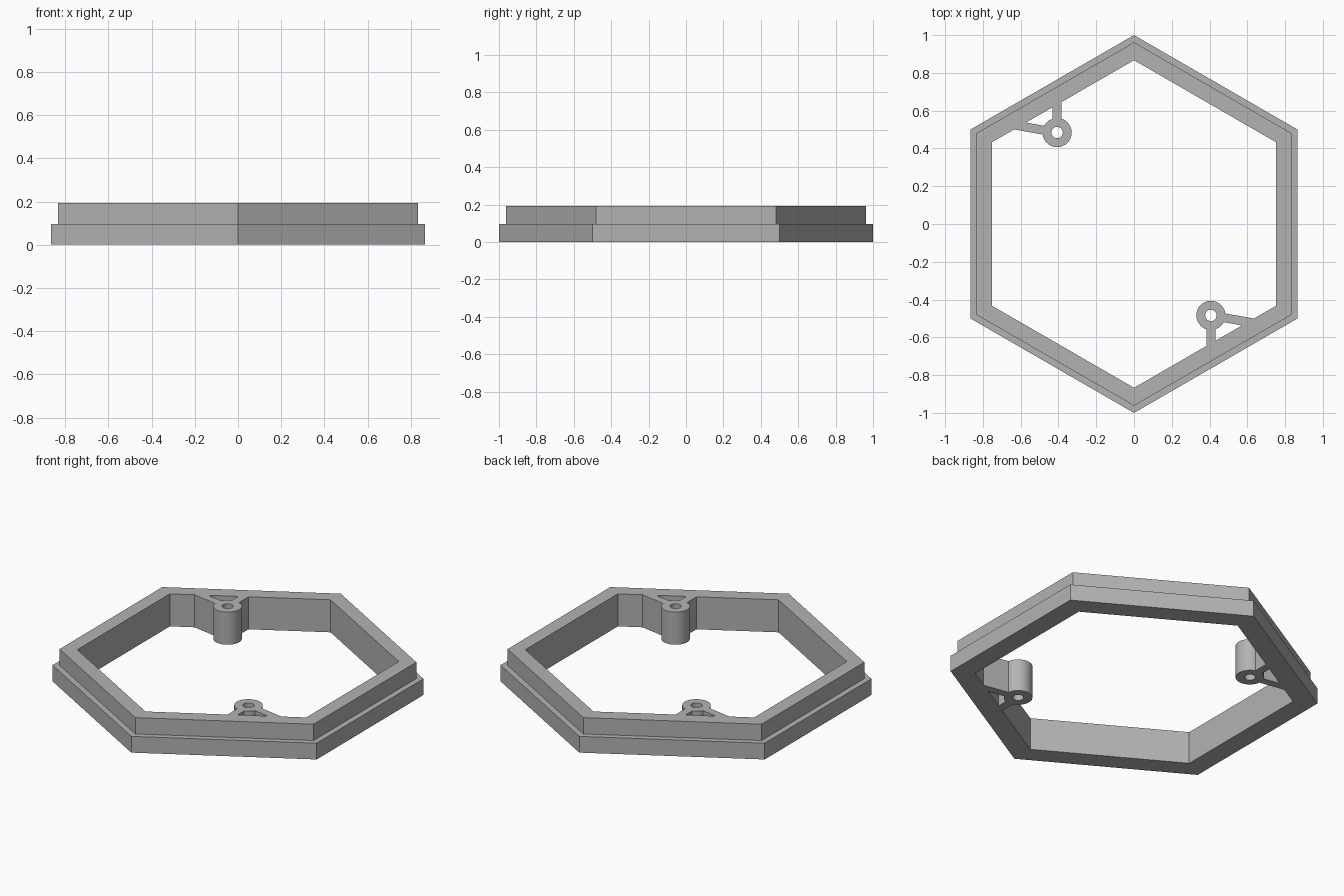
import bpy, bmesh, math
from mathutils import Matrix, Vector

if "Cube" in bpy.data.objects:
    bpy.data.objects.remove(bpy.data.objects["Cube"])

HEIGHT, STEP = 0.193, 0.0965
BOSS = Vector((-0.407, 0.484, 0))
BOSS_R, HOLE_R, RIB_W = 0.077, 0.03, 0.047

grey = bpy.data.materials.new("light_grey")
grey.use_nodes = True
grey.diffuse_color = (0.45, 0.45, 0.45, 1)
grey.node_tree.nodes["Principled BSDF"].inputs["Base Color"].default_value = (0.45, 0.45, 0.45, 1)


def make_object(name, bm):
    bmesh.ops.recalc_face_normals(bm, faces=bm.faces)
    mesh = bpy.data.meshes.new(name)
    bm.to_mesh(mesh)
    bm.free()
    mesh.materials.append(grey)
    obj = bpy.data.objects.new(name, mesh)
    bpy.context.collection.objects.link(obj)
    return obj


def cylinder(name, radius, height, centre):
    bm = bmesh.new()
    bmesh.ops.create_cone(bm, cap_ends=True, segments=48, radius1=radius, radius2=radius,
                          depth=height, matrix=Matrix.Translation(centre))
    return make_object(name, bm)


def rib(name, start, angle, length):
    # Upright bar running from the boss centre into the wall
    bm = bmesh.new()
    matrix = (Matrix.Translation(start) @ Matrix.Rotation(angle, 4, "Z")
              @ Matrix.Translation((length / 2, 0, 0)) @ Matrix.Diagonal((length, RIB_W, HEIGHT, 1)))
    bmesh.ops.create_cube(bm, size=1, matrix=matrix)
    return make_object(name, bm)


def combine(target, tool, operation):
    mod = target.modifiers.new(operation.lower(), "BOOLEAN")
    mod.operation, mod.solver, mod.object = operation, "EXACT", tool
    bpy.context.view_layer.objects.active = target
    bpy.ops.object.modifier_apply(modifier=mod.name)
    bpy.data.objects.remove(tool)


# Stepped hexagonal wall: one profile carried round six corners
profile = [(0.867, 0), (1, 0), (1, STEP), (0.962, STEP), (0.962, HEIGHT), (0.867, HEIGHT)]
bm = bmesh.new()
rings = []
for i in range(6):
    a = math.pi / 2 + i * math.pi / 3
    rings.append([bm.verts.new((r * math.cos(a), r * math.sin(a), z)) for r, z in profile])
for i in range(6):
    here, there = rings[i], rings[(i + 1) % 6]
    for j in range(6):
        k = (j + 1) % 6
        bm.faces.new((here[j], there[j], there[k], here[k]))
frame = make_object("hexagonal_frame", bm)

# Two screw bosses, opposite each other, each held by two ribs
for turn in (0, math.pi):
    centre = Matrix.Rotation(turn, 3, "Z") @ BOSS + Vector((0, 0, HEIGHT / 2))
    combine(frame, cylinder("screw_boss", BOSS_R, HEIGHT, centre), "UNION")
    combine(frame, rib("straight_rib", centre, turn + math.radians(90), 0.19), "UNION")
    combine(frame, rib("slanted_rib", centre, turn + math.radians(170), 0.25), "UNION")
    combine(frame, cylinder("screw_hole", HOLE_R, HEIGHT * 2, centre), "DIFFERENCE")

# Smooth the round walls and keep the corners sharp
bpy.ops.object.select_all(action="DESELECT")
frame.select_set(True)
bpy.context.view_layer.objects.active = frame
bpy.ops.object.shade_smooth_by_angle(angle=math.radians(25))
